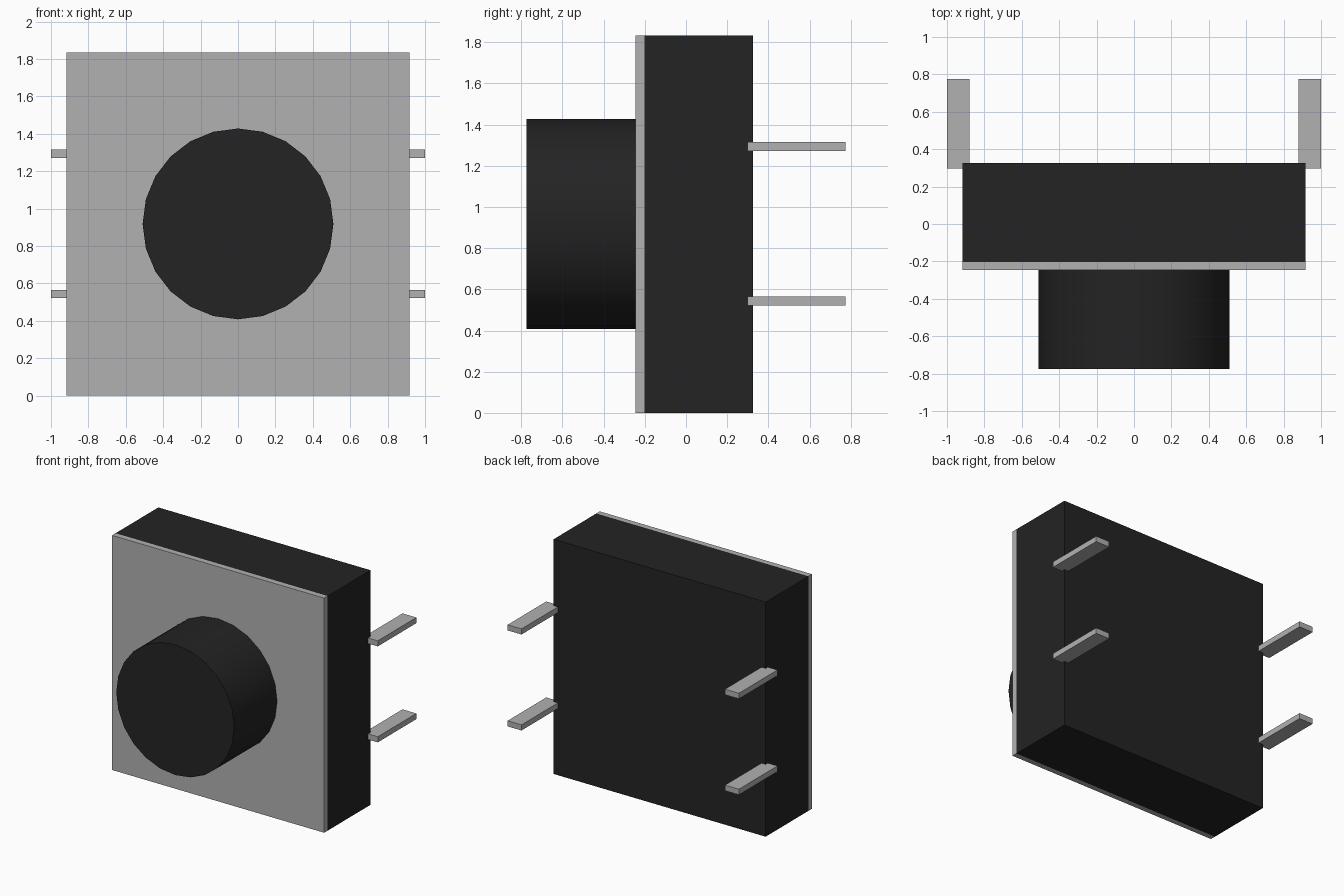
import bpy
import math

if "Cube" in bpy.data.objects:
    bpy.data.objects.remove(bpy.data.objects["Cube"])

CENTRE_Z = 0.918
HALF = 0.917


def material(name, value):
    mat = bpy.data.materials.new(name)
    mat.diffuse_color = (value, value, value, 1)
    mat.use_nodes = True
    mat.node_tree.nodes["Principled BSDF"].inputs["Base Color"].default_value = mat.diffuse_color
    return mat


black = material("black plastic", 0.017)
grey = material("grey metal", 0.44)


def box(name, low, high, mat):
    centre = [(a + b) / 2 for a, b in zip(low, high)]
    bpy.ops.mesh.primitive_cube_add(size=1, location=centre)
    ob = bpy.context.object
    ob.name = name
    ob.scale = [b - a for a, b in zip(low, high)]
    bpy.ops.object.transform_apply(location=True, rotation=True, scale=True)
    ob.data.materials.append(mat)
    return ob


# Square housing and its thin front plate
box("housing", (-HALF, -0.202, 0), (HALF, 0.326, 2 * HALF), black)
box("front_plate", (-HALF, -0.245, 0), (HALF, -0.202, 2 * HALF), grey)

# Round push button, 24 sides, smooth around the rim
bpy.ops.mesh.primitive_cylinder_add(
    vertices=24, radius=0.51, depth=0.53,
    location=(0, -0.51, CENTRE_Z), rotation=(math.pi / 2, 0, 0))
button = bpy.context.object
button.name = "button"
button.data.materials.append(black)
bpy.ops.object.shade_smooth_by_angle(angle=math.radians(30))

# Two pairs of flat contact pins at the back corners
for level, dz in (("lower", -0.375), ("upper", 0.375)):
    for side, sx in (("left", -1), ("right", 1)):
        z = CENTRE_Z + dz
        x0, x1 = sorted((sx * 0.88, sx * 1.0))
        box(f"{level}_{side}_pin", (x0, 0.298, z - 0.022),
            (x1, 0.775, z + 0.022), grey)
